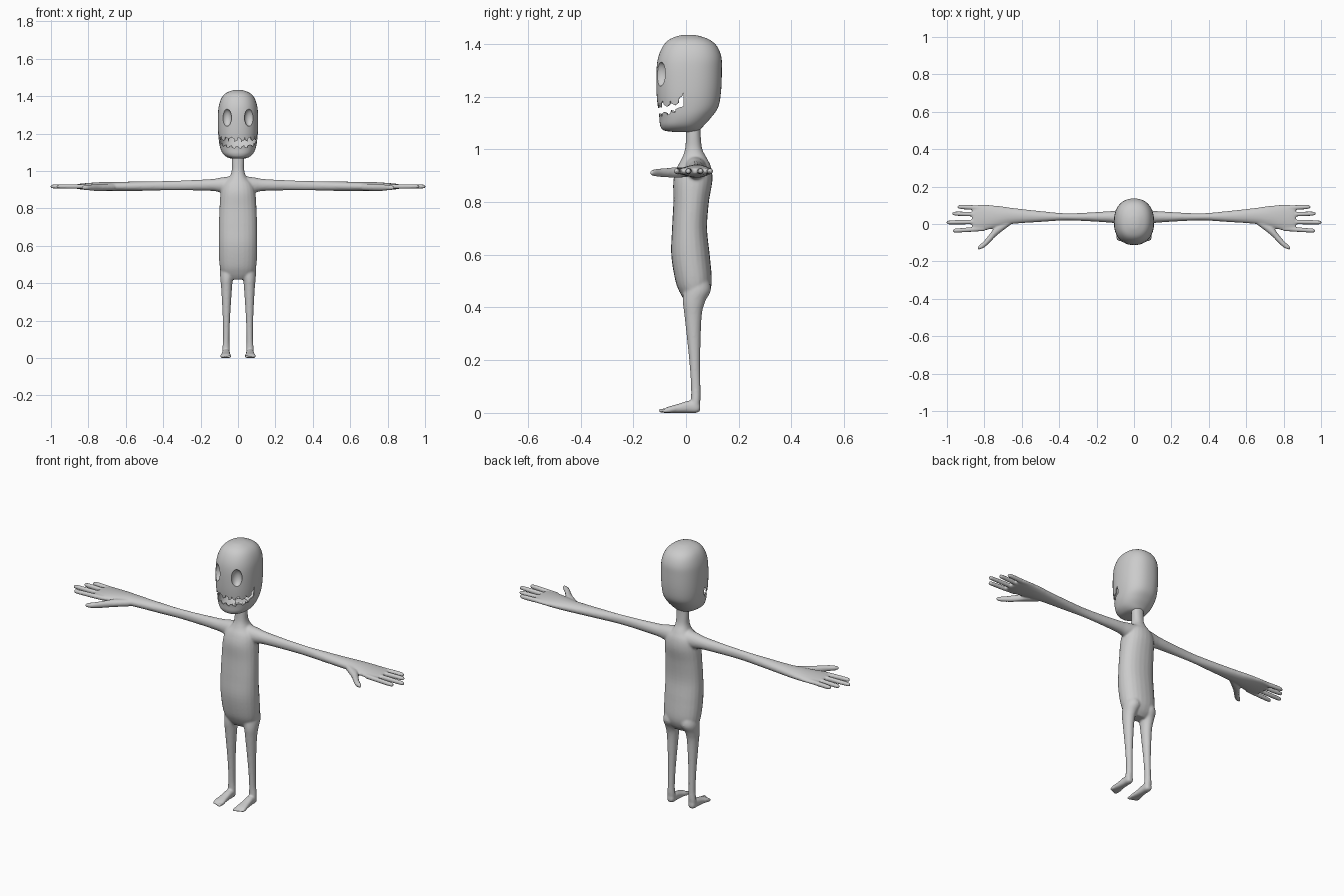
import bpy, bmesh, math
from mathutils import Vector

cube = bpy.data.objects.get("Cube")
if cube:
    bpy.data.objects.remove(cube)

skin = bpy.data.materials.new("plain_grey")
skin.use_nodes = True
GREY = (0.6, 0.6, 0.6, 1)
skin.diffuse_color = GREY
skin.node_tree.nodes["Principled BSDF"].inputs["Base Color"].default_value = GREY


def spline(rows, steps):
    """Smooth the table of rings with a Catmull-Rom curve."""
    out = []
    for i in range(len(rows) - 1):
        p = [Vector(rows[max(0, min(len(rows) - 1, i + k))]) for k in (-1, 0, 1, 2)]
        for s in range(steps):
            t = s / steps
            out.append(p[1] + (p[2] - p[0]) * (t / 2)
                       + (p[0] * 2 - p[1] * 5 + p[2] * 4 - p[3]) * (t * t / 2)
                       + (p[1] * 3 - p[0] - p[2] * 3 + p[3]) * (t ** 3 / 2))
    return out + [Vector(rows[-1])]


def loft(bm, rows, axis, side=1, power=1.0, sides=24, steps=5):
    """Skin rings (x, y, z, half width a, half width b) that face an axis."""
    u, v = {"x": ((0, 1, 0), (0, 0, 1)), "y": ((1, 0, 0), (0, 0, 1)),
            "z": ((1, 0, 0), (0, 1, 0))}[axis]
    u, v = Vector(u), Vector(v)
    rings = []
    for x, y, z, a, b in spline(rows, steps):
        ring = []
        for k in range(sides):
            t = math.tau * k / sides
            c, s = math.cos(t), math.sin(t)
            c = math.copysign(abs(c) ** power, c) * max(a, 0.002)
            s = math.copysign(abs(s) ** power, s) * max(b, 0.002)
            p = Vector((x, y, z)) + u * c + v * s
            ring.append(bm.verts.new((p.x * side, p.y, p.z)))
        rings.append(ring)
    for r, q in zip(rings, rings[1:]):
        for k in range(sides):
            n = (k + 1) % sides
            bm.faces.new((r[k], r[n], q[n], q[k]))
    bm.faces.new(rings[0])
    bm.faces.new(rings[-1])


def finish(bm, name):
    bmesh.ops.recalc_face_normals(bm, faces=bm.faces)
    mesh = bpy.data.meshes.new(name)
    bm.to_mesh(mesh)
    bm.free()
    mesh.materials.append(skin)
    ob = bpy.data.objects.new(name, mesh)
    bpy.context.collection.objects.link(ob)
    return ob


def bake(ob, angle):
    """Apply the modifiers and shade smooth."""
    bpy.ops.object.select_all(action="DESELECT")
    ob.select_set(True)
    bpy.context.view_layer.objects.active = ob
    bpy.ops.object.convert(target="MESH")
    bpy.ops.object.shade_smooth_by_angle(angle=math.radians(angle))


# Torso and neck: front and back edges of the side outline, then half width
body = bmesh.new()
torso = [(.42, .0, .06, .05), (.45, -.02, .085, .085), (.5, -.04, .098, .099),
         (.6, -.056, .09, .103), (.7, -.053, .08, .102), (.8, -.048, .087, .099),
         (.88, -.048, .1, .093), (.93, -.035, .096, .08), (.965, -.016, .08, .048),
         (1, -.004, .062, .034), (1.05, .0, .056, .033), (1.1, .0, .056, .033)]
loft(body, [(0, (f + b) / 2, z, w, (b - f) / 2) for z, f, b, w in torso], "z", power=.9)

# Limbs, built for both sides
arm = [(.02, .035, .925, .05, .05), (.09, .037, .925, .036, .04), (.15, .038, .925, .029, .031),
       (.35, .038, .922, .019, .025), (.5, .04, .919, .029, .025), (.65, .043, .917, .043, .025),
       (.72, .04, .917, .056, .024), (.8, .034, .917, .069, .019), (.85, .031, .917, .069, .014),
       (.865, .031, .917, .06, .009)]
thumb = [(.66, .015, .914, .02, .018), (.73, -.03, .912, .029, .02), (.77, -.075, .911, .023, .018),
         (.8, -.107, .911, .019, .015), (.825, -.124, .911, .012, .012), (.836, -.13, .911, .006, .006)]
fingers = [(.086, .092, .945), (.05, .056, .972), (.012, .008, 1.003), (-.026, -.036, .97)]
leg = [(.045, .032, .53, .04, .045), (.05, .042, .47, .046, .053), (.06, .03, .42, .034, .042),
       (.061, .027, .36, .028, .032), (.062, .033, .2, .019, .021), (.063, .037, .1, .017, .018),
       (.064, .037, .05, .02, .018), (.064, .034, .015, .02, .016)]
foot = [(.064, .054, .02, .012, .012), (.064, .04, .021, .02, .021), (.064, .01, .023, .021, .023),
        (.065, -.03, .017, .024, .017), (.066, -.065, .012, .029, .012), (.066, -.08, .009, .027, .009)]
for side in (1, -1):
    loft(body, arm, "x", side)
    loft(body, thumb, "x", side, sides=12)
    for y0, y1, tip in fingers:
        ends = [(.8, .012), (.9, .0125), (tip - .015, .011), (tip - .003, .007), (tip, .003)]
        loft(body, [(x, y0 + (y1 - y0) * (x - .8) / (tip - .8), .917, r, r)
                    for x, r in ends], "x", side, sides=12)
    loft(body, leg, "z", side)
    loft(body, foot, "y", side, power=.8)
    for k in range(5):
        r = .0085 if k == 0 else .006
        x, tip = .045 + k * .0108, -.104 + k * .004
        loft(body, [(x, y, r, q, q) for y, q in
                    ((-.06, r), (tip + .008, r), (tip + .002, r * .7), (tip, r * .3))],
             "y", side, sides=10)
body = finish(body, "body")
weld = body.modifiers.new("fuse", "REMESH")
weld.mode, weld.voxel_size, weld.use_smooth_shade = "VOXEL", .005, True
soft = body.modifiers.new("soften", "SMOOTH")
soft.factor, soft.iterations = .5, 5
bake(body, 180)

# Head: front and back edges of the side outline, then half width
skull = [(1.066, -.05, .03, .03), (1.072, -.085, .05, .055), (1.09, -.098, .068, .079),
         (1.12, -.101, .095, .094), (1.16, -.107, .122, .102), (1.22, -.112, .133, .107),
         (1.3, -.112, .136, .107), (1.35, -.105, .134, .102), (1.39, -.088, .118, .088),
         (1.415, -.065, .09, .066), (1.43, -.03, .05, .033), (1.434, .0, .02, .01)]
head = bmesh.new()
loft(head, [(0, (f + b) / 2, z, w, (b - f) / 2) for z, f, b, w in skull], "z",
     power=.88, sides=48)
head = finish(head, "head")

# Eye sockets
eyes = bmesh.new()
for side in (1, -1):
    ball = bmesh.ops.create_uvsphere(eyes, u_segments=32, v_segments=20, radius=1)["verts"]
    bmesh.ops.scale(eyes, vec=(.027, .03, .046), verts=ball)
    bmesh.ops.translate(eyes, vec=(.06 * side, -.098, 1.285), verts=ball)
eyes = finish(eyes, "eye_cutter")

# Mouth: a wedge round the front with jagged upper and lower teeth
mouth = bmesh.new()
TEETH = 9
count = TEETH * 2
columns = []
for i in range(count + 1):
    s = i / count * 2 - 1
    t = math.radians(85) * s
    up, down = (0, 0) if i % 2 == 0 else (.024, .014)
    top = 1.18 + .018 * s * s - (.024 - up)
    low = 1.121 + .03 * s * s + down
    if i in (0, count):
        top, low = 1.222, 1.168
    x, y = .25 * math.sin(t), -.25 * math.cos(t)
    columns.append([mouth.verts.new(c) for c in
                    ((x * .1, y * .1, low), (x, y, low), (x, y, top), (x * .1, y * .1, top))])
for a, b in zip(columns, columns[1:]):
    for k in range(4):
        n = (k + 1) % 4
        mouth.faces.new((a[k], a[n], b[n], b[k]))
mouth.faces.new(columns[0])
mouth.faces.new(columns[-1])
bmesh.ops.triangulate(mouth, faces=mouth.faces)
mouth = finish(mouth, "mouth_cutter")

# Hollow the head between the two cuts
for cutter in (eyes, mouth):
    cut = head.modifiers.new(cutter.name, "BOOLEAN")
    cut.operation, cut.solver, cut.object = "DIFFERENCE", "EXACT", cutter
    if cutter is eyes:
        shell = head.modifiers.new("shell", "SOLIDIFY")
        shell.thickness, shell.offset = .005, -1
bake(head, 40)
for cutter in (eyes, mouth):
    bpy.data.objects.remove(cutter)
